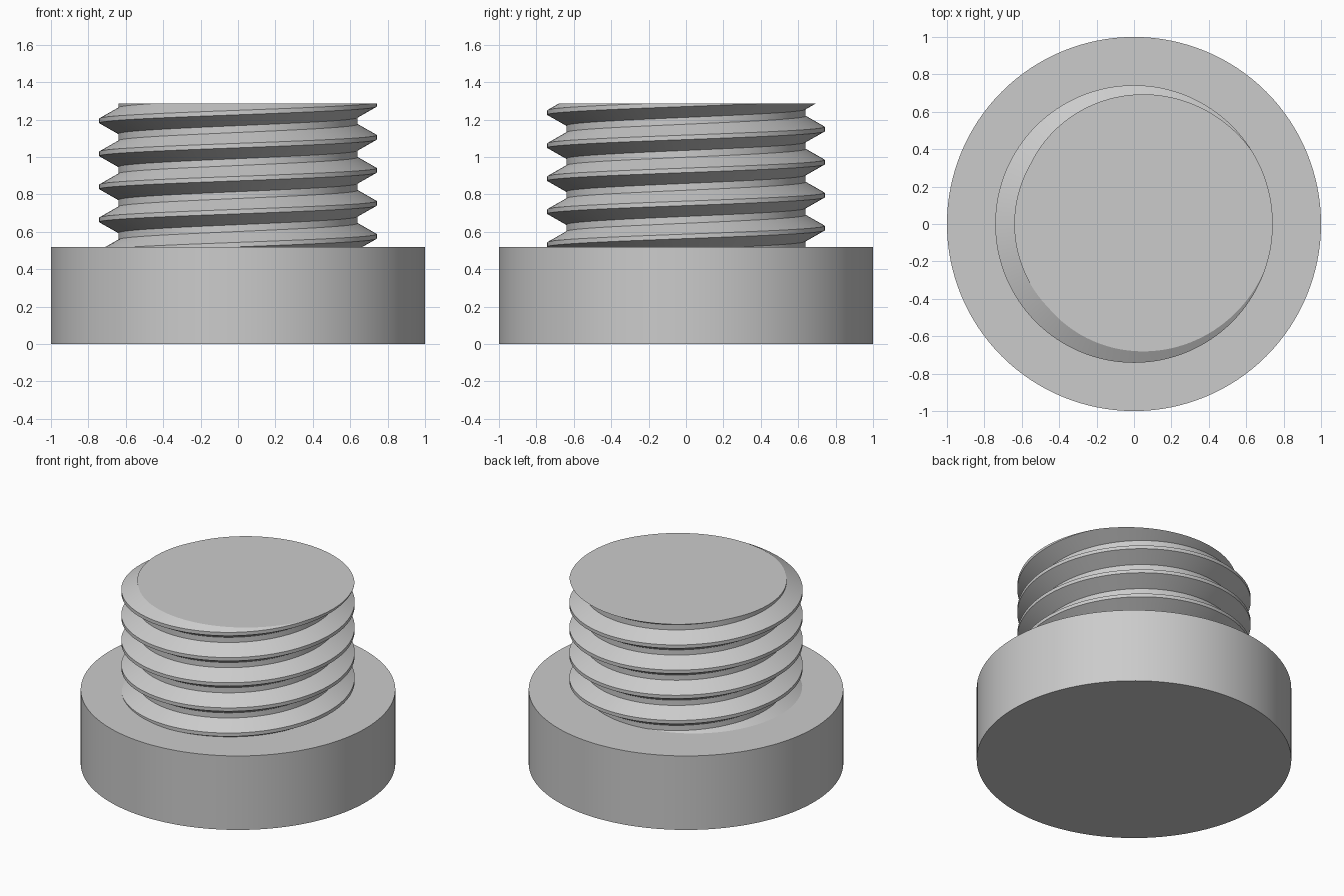
import bpy, bmesh, math
from mathutils import Vector

if "Cube" in bpy.data.objects:
    bpy.data.objects.remove(bpy.data.objects["Cube"])

SEG = 128                      # steps per turn
PITCH = 0.1765
COLLAR_TOP, TOP = 0.519, 1.285
ROOT, CREST = 0.64, 0.742
CREST_Z = 1.105                # crest height on the +x side

grey = bpy.data.materials.new("plain grey")
grey.diffuse_color = (0.6, 0.6, 0.6, 1)
grey.use_nodes = True
grey.node_tree.nodes["Principled BSDF"].inputs["Base Color"].default_value = grey.diffuse_color


def add_object(name, bm):
    bmesh.ops.recalc_face_normals(bm, faces=bm.faces)
    mesh = bpy.data.meshes.new(name)
    bm.to_mesh(mesh)
    bm.free()
    mesh.materials.append(grey)
    obj = bpy.data.objects.new(name, mesh)
    bpy.context.collection.objects.link(obj)
    return obj


# Thread: a trapezoid profile swept up a right-handed helix
profile = [(CREST, -0.012), (CREST, 0.012), (ROOT, 0.07), (ROOT, PITCH - 0.07)]
bm = bmesh.new()
rows = []
for i in range(9 * SEG + 1):
    a = 2 * math.pi * i / SEG
    z0 = CREST_Z + PITCH * (i / SEG - 6)
    rows.append([bm.verts.new((r * math.cos(a), r * math.sin(a), z0 + dz))
                 for r, dz in profile])
for i in range(8 * SEG):
    # the last profile point joins the first one of the next turn
    low = rows[i] + [rows[i + SEG][0]]
    high = rows[i + 1] + [rows[min(i + 1 + SEG, 9 * SEG)][0]]
    for k in range(4):
        bm.faces.new((low[k], high[k], high[k + 1], low[k + 1]))

# Trim both ends flat and cap them; the lower end sits inside the collar
for z, up in ((TOP, 1), (COLLAR_TOP - 0.1, -1)):
    cut = bmesh.ops.bisect_plane(
        bm, geom=bm.verts[:] + bm.edges[:] + bm.faces[:], dist=1e-6,
        plane_co=(0, 0, z), plane_no=Vector((0, 0, up)), clear_outer=True)
    bmesh.ops.remove_doubles(bm, verts=bm.verts, dist=1e-5)
    rim = [e for e in bm.edges if e.is_boundary
           and all(abs(v.co.z - z) < 1e-4 for v in e.verts)]
    bmesh.ops.holes_fill(bm, edges=rim, sides=0)
thread = add_object("thread", bm)

# Collar: plain round disc
bm = bmesh.new()
bmesh.ops.create_cone(bm, cap_ends=True, segments=SEG, radius1=1, radius2=1,
                      depth=COLLAR_TOP)
bmesh.ops.translate(bm, verts=bm.verts, vec=(0, 0, COLLAR_TOP / 2))
plug = add_object("threaded_plug", bm)

# Fuse the thread and collar into one solid
union = plug.modifiers.new("fuse thread", 'BOOLEAN')
union.operation = 'UNION'
union.solver = 'EXACT'
union.object = thread
bpy.context.view_layer.objects.active = plug
plug.select_set(True)
bpy.ops.object.modifier_apply(modifier=union.name)
bpy.data.objects.remove(thread)
bpy.ops.object.shade_smooth_by_angle(angle=math.radians(25))
